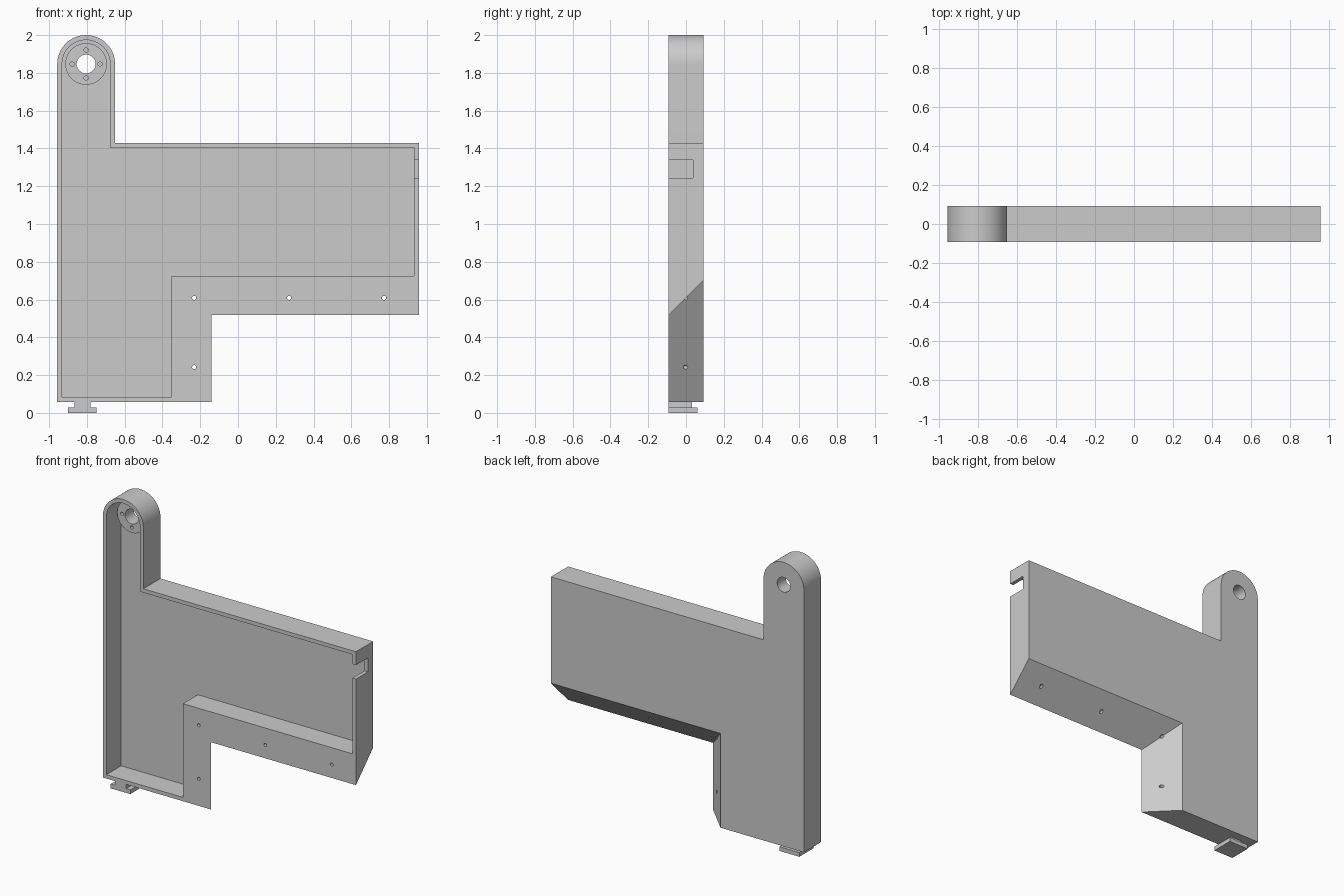
import bpy, bmesh, math

cube = bpy.data.objects.get("Cube")
if cube:
    bpy.data.objects.remove(cube, do_unlink=True)

FRONT, BACK = -0.0925, 0.0925
DEPTH = BACK - FRONT
WALL = 0.026
FLOOR = 0.067                     # inner face of the back panel
PIVOT_X, PIVOT_Z, ARCH_R = -0.804, 1.847, 0.153

grey = bpy.data.materials.new("plain grey")
grey.use_nodes = True
grey.diffuse_color = (0.6, 0.6, 0.6, 1)
grey.node_tree.nodes["Principled BSDF"].inputs["Base Color"].default_value = (0.6, 0.6, 0.6, 1)


def loft(name, front, back, y0, y1):
    """Solid between two matching (x, z) outlines at y0 and y1."""
    bm = bmesh.new()
    a = [bm.verts.new((x, y0, z)) for x, z in front]
    b = [bm.verts.new((x, y1, z)) for x, z in back]
    bm.faces.new(a)
    bm.faces.new(b[::-1])
    for i in range(len(a)):
        j = (i + 1) % len(a)
        bm.faces.new((a[j], a[i], b[i], b[j]))
    bmesh.ops.recalc_face_normals(bm, faces=bm.faces[:])
    mesh = bpy.data.meshes.new(name)
    bm.to_mesh(mesh)
    bm.free()
    mesh.materials.append(grey)
    obj = bpy.data.objects.new(name, mesh)
    bpy.context.collection.objects.link(obj)
    return obj


def box(name, x0, x1, y0, y1, z0, z1):
    outline = [(x0, z0), (x1, z0), (x1, z1), (x0, z1)]
    return loft(name, outline, outline, y0, y1)


def cylinder(name, x, z, r, y0, y1, sides):
    ring = [(x + r * math.cos(2 * math.pi * i / sides),
             z + r * math.sin(2 * math.pi * i / sides)) for i in range(sides)]
    return loft(name, ring, ring, y0, y1)


def outline(inset, corner_x, corner_z):
    """Body outline: rounded arm at left, wide panel at right, step below."""
    left, right, top = -0.957 + inset, 0.957 - inset, 1.43 - inset
    bottom, r = 0.058 + inset, ARCH_R - inset
    arch = [(PIVOT_X + r * math.cos(math.pi * i / 48),
             PIVOT_Z + r * math.sin(math.pi * i / 48)) for i in range(49)]
    return [(left, bottom), (corner_x, bottom), (corner_x, corner_z),
            (right, corner_z), (right, top), (PIVOT_X + r, top)] + arch


def combine(target, other, operation):
    """Apply a boolean and discard the helper solid."""
    mod = target.modifiers.new(operation.lower(), 'BOOLEAN')
    mod.operation, mod.object, mod.solver = operation, other, 'EXACT'
    bpy.context.view_layer.objects.active = target
    bpy.ops.object.modifier_apply(modifier=mod.name)
    bpy.data.objects.remove(other, do_unlink=True)


# Housing, with the step sloping inward toward the back
step_x, step_z = -0.141, 0.518
body = loft("housing", outline(0, step_x, step_z),
            outline(0, step_x - DEPTH, step_z + DEPTH), FRONT, BACK)

# Open front cavity
inner = outline(WALL, step_x - DEPTH - WALL, step_z + DEPTH + WALL - 0.004)
combine(body, loft("cavity", inner, inner, FRONT - 0.05, FLOOR), 'DIFFERENCE')

# Pivot boss with bore and a ring of four screw holes
combine(body, cylinder("boss", PIVOT_X, PIVOT_Z, 0.11, 0.0, 0.08, 64), 'UNION')
combine(body, cylinder("bore", PIVOT_X, PIVOT_Z, 0.05, -0.2, 0.2, 48), 'DIFFERENCE')
for i in range(4):
    a = i * math.pi / 2
    combine(body, cylinder("screw_hole", PIVOT_X + 0.074 * math.cos(a),
                           PIVOT_Z + 0.074 * math.sin(a), 0.011, -0.05, 0.06, 20), 'DIFFERENCE')

# Mounting holes through the sloping flange
for x, z in [(-0.232, 0.609), (0.271, 0.609), (0.773, 0.609), (-0.232, 0.242)]:
    combine(body, cylinder("mount_hole", x, z, 0.011, -0.2, 0.2, 20), 'DIFFERENCE')

# Notch in the end wall
combine(body, box("notch", 0.9, 1.0, -0.2, 0.037, 1.243, 1.338), 'DIFFERENCE')

# Foot clip: narrow neck and wider plate
neck = box("clip_neck", -0.866, -0.781, FRONT, 0.033, 0.02, 0.062)
plate = box("clip_plate", -0.899, -0.75, FRONT, 0.06, 0.0, 0.029)

bpy.ops.object.select_all(action='DESELECT')
body.select_set(True)
bpy.context.view_layer.objects.active = body
bpy.ops.object.shade_smooth_by_angle(angle=math.radians(30))
